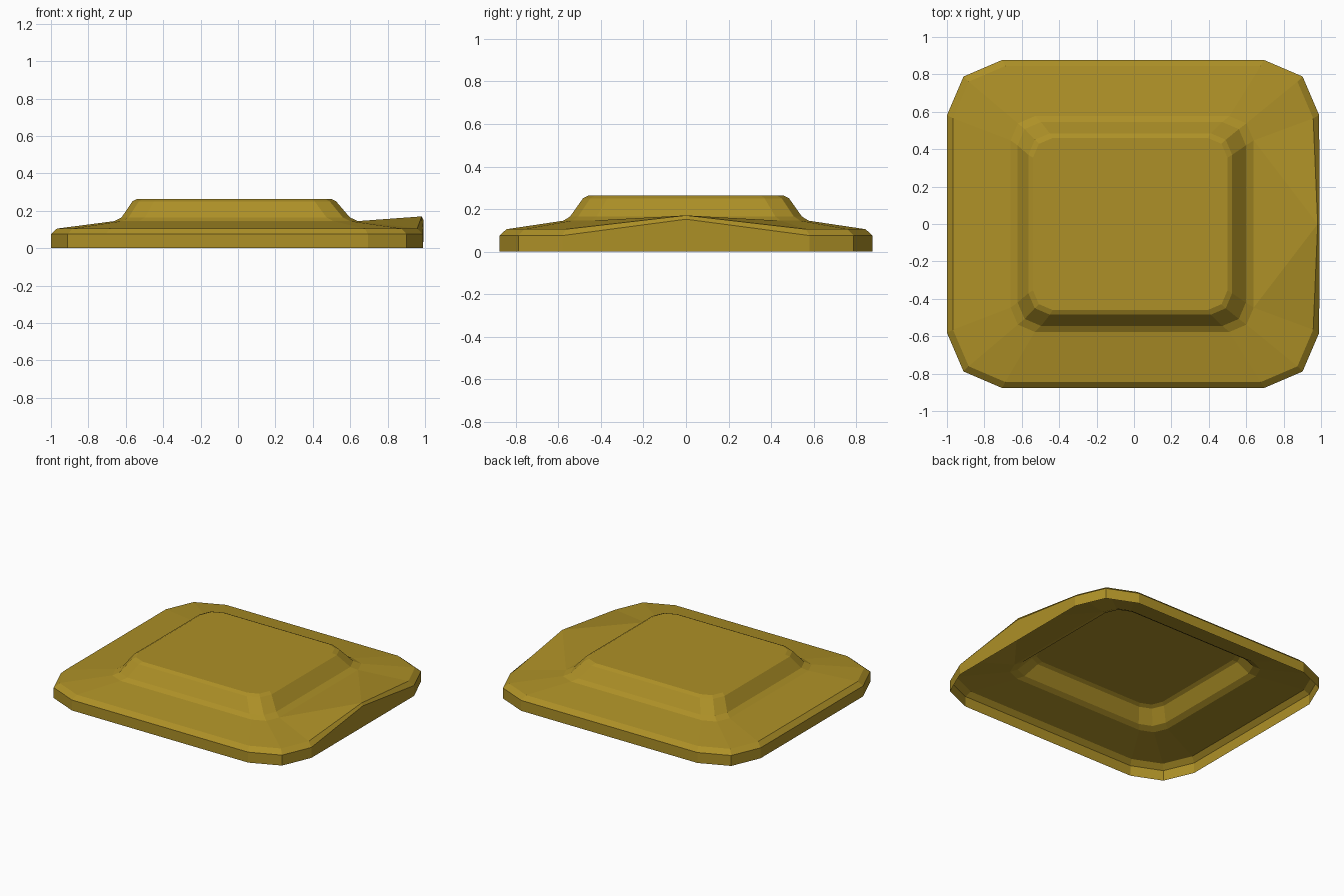
import bpy
import bmesh

cube = bpy.data.objects.get("Cube")
if cube:
    bpy.data.objects.remove(cube)

# Mustard yellow finish
COLOR = (0.42, 0.28, 0.02, 1.0)
mustard = bpy.data.materials.new("mustard_yellow")
mustard.use_nodes = True
mustard.diffuse_color = COLOR
mustard.node_tree.nodes["Principled BSDF"].inputs["Base Color"].default_value = COLOR


def chamfered_ring(bm, centre, half_x, half_y, corner, z):
    """Rectangle with two-facet corners, counter-clockwise from the +x side."""
    quarter = [(half_x, half_y - corner),
               (half_x - 0.3 * corner, half_y - 0.3 * corner),
               (half_x - corner, half_y)]
    points = []
    for sx, sy in ((1, 1), (-1, 1), (-1, -1), (1, -1)):
        part = quarter if sx == sy else quarter[::-1]
        points += [(sx * x, sy * y) for x, y in part]
    return [bm.verts.new((x + centre, y, z)) for x, y in points]


# Profile from the open bottom rim to the raised panel:
# centre x, half width, half depth, corner size, height
PROFILE = [
    (-0.005, 0.995, 0.877, 0.295, 0.0),
    (-0.005, 0.995, 0.877, 0.295, 0.075),
    (-0.005, 0.963, 0.845, 0.28, 0.105),
    (-0.01, 0.65, 0.577, 0.13, 0.145),
    (-0.012, 0.61, 0.545, 0.125, 0.165),
    (-0.02, 0.545, 0.485, 0.115, 0.25),
    (-0.02, 0.52, 0.46, 0.105, 0.263),
]

# Open shell with a raised centre panel
bm = bmesh.new()
rings = [chamfered_ring(bm, *row) for row in PROFILE]
for low, high in zip(rings, rings[1:]):
    for i in range(len(low)):
        j = (i + 1) % len(low)
        bm.faces.new((low[i], low[j], high[j], high[i]))
bm.faces.new(rings[-1])


# Lifted lip in the middle of the +x edge
def lift_middle(ring, position):
    start, end = ring[-1], ring[0]
    edge = bm.edges.get((start, end))
    _, middle = bmesh.utils.edge_split(edge, start, 0.5)
    middle.co = position
    return middle


lip_outer = lift_middle(rings[1], (0.992, 0.0, 0.152))
lip_inner = lift_middle(rings[2], (0.982, 0.0, 0.17))
for a, b in ((lip_outer, lip_inner),
             (lip_inner, rings[3][0]),
             (lip_inner, rings[3][-1])):
    bmesh.ops.connect_verts(bm, verts=[a, b])

mesh = bpy.data.meshes.new("lid_shell")
bm.to_mesh(mesh)
bm.free()
mesh.materials.append(mustard)
lid = bpy.data.objects.new("lid_shell", mesh)
bpy.context.collection.objects.link(lid)
